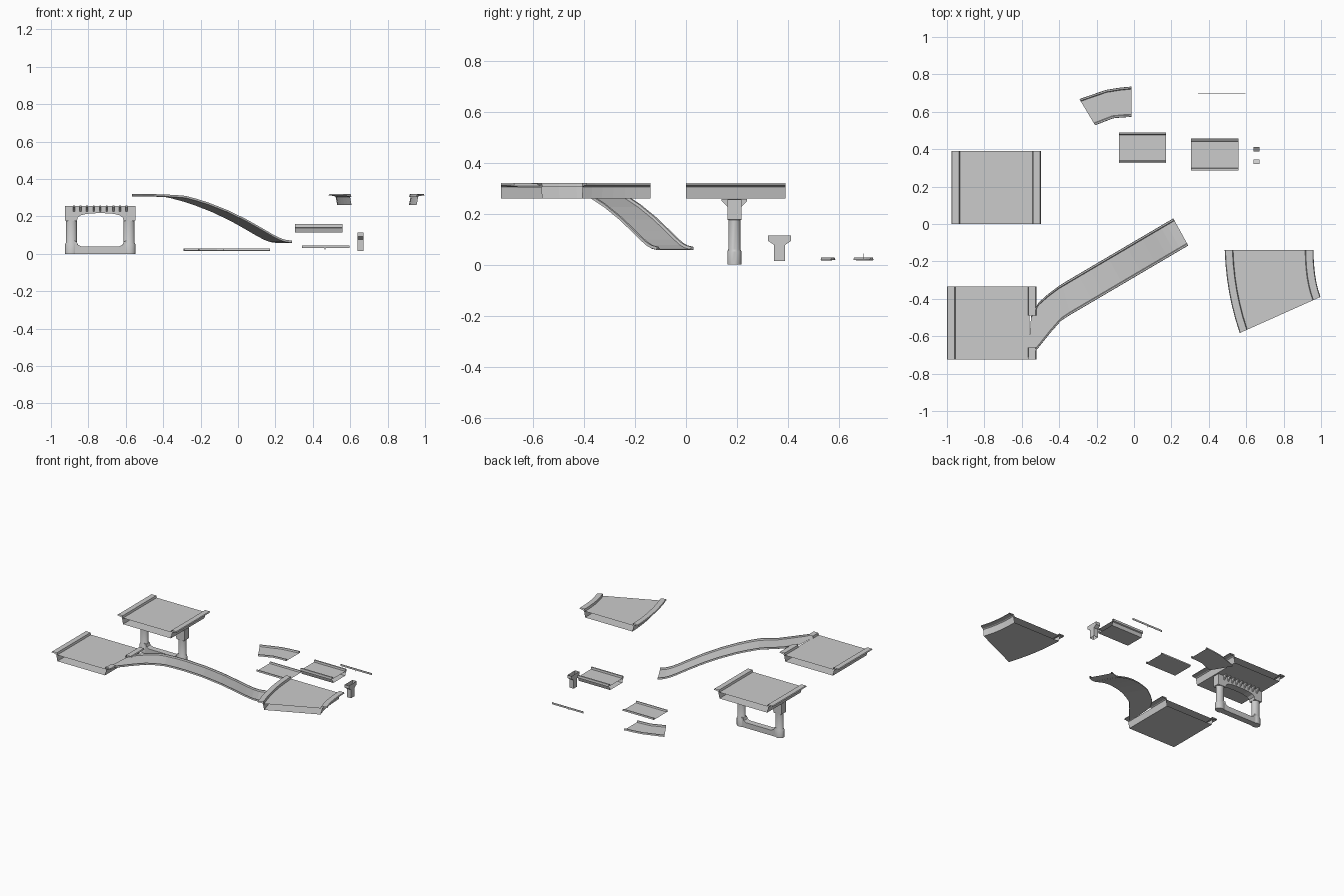
import bpy, bmesh
from mathutils import Vector

if "Cube" in bpy.data.objects:
    bpy.data.objects.remove(bpy.data.objects["Cube"])


def finish(name, bm, smooth=False):
    bmesh.ops.recalc_face_normals(bm, faces=bm.faces)
    me = bpy.data.meshes.new(name)
    bm.to_mesh(me)
    bm.free()
    ob = bpy.data.objects.new(name, me)
    bpy.context.collection.objects.link(ob)
    if smooth:
        bpy.context.view_layer.objects.active = ob
        ob.select_set(True)
        bpy.ops.object.shade_smooth_by_angle()
        ob.select_set(False)
    return ob


def loft(name, sections, profile):
    """Open-ended shell. sections: (left xy, right xy, dz); profile: (side, inset, z)."""
    bm = bmesh.new()
    rings = []
    for left, right, dz in sections:
        a, b = Vector(left), Vector(right)
        d = (b - a).normalized()
        ring = []
        for side, inset, z in profile:
            p = a + d * inset if side == 'L' else b - d * inset
            ring.append(bm.verts.new((p.x, p.y, z + dz)))
        rings.append(ring)
    n = len(profile)
    for r, s in zip(rings, rings[1:]):
        for i in range(n):
            j = (i + 1) % n
            bm.faces.new((r[i], r[j], s[j], s[i]))
    return finish(name, bm)


def prism(name, pts, place, lo, hi, skip=()):
    """Extruded outline; skip lists the outline edges left open."""
    bm = bmesh.new()
    a = [bm.verts.new(place(u, v, lo)) for u, v in pts]
    b = [bm.verts.new(place(u, v, hi)) for u, v in pts]
    bm.faces.new(a)
    bm.faces.new(b[::-1])
    for i in range(len(pts)):
        if i not in skip:
            j = (i + 1) % len(pts)
            bm.faces.new((a[i], a[j], b[j], b[i]))
    return finish(name, bm)


def box(name, x0, x1, y0, y1, z0, z1):
    return prism(name, [(x0, y0), (x1, y0), (x1, y1), (x0, y1)],
                 lambda u, v, w: (u, v, w), z0, z1)


def bezier(a, b, c, n):
    a, b, c = Vector(a), Vector(b), Vector(c)
    return [a * (1 - t) ** 2 + b * 2 * t * (1 - t) + c * t * t
            for t in (i / n for i in range(n + 1))]


def both(half):
    return [('L', i, z) for i, z in half] + [('R', i, z) for i, z in half[::-1]]


# cross-sections: edge barrier with outward lip, box girder below
BARRIER = [(.045, .305), (.041, .32), (.004, .32), (0, .313), (.03, .309), (.037, .305)]
GIRDER = BARRIER + [(.046, .26)]
SMALL_GIRDER = [(.014, .145), (.012, .159), (.002, .159), (0, .142), (.008, .138), (.016, .114)]
ROAD = [(.014, .003), (.010, .013), (.002, .013), (0, .002), (.004, 0)]

# straight deck
loft("straight_deck", [((-.976, 0), (-.498, 0), 0), ((-.976, .39), (-.498, .39), 0)], both(GIRDER))

# curved deck
left = bezier((.485, -.14), (.492, -.37), (.565, -.583), 6)
right = bezier((.96, -.14), (.96, -.29), (.997, -.39), 6)
loft("curved_deck", [(a, b, 0) for a, b in zip(left, right)], both(GIRDER))

# junction deck, its right barrier interrupted where the ramp leaves
half_open = [('L', i, z) for i, z in GIRDER] + [('R', .046, .26), ('R', .037, .305)]
loft("junction_deck", [((-1, y), (-.522, y), 0) for y in (-.725, -.335)], half_open)
for k, (y0, y1) in enumerate([(-.725, -.66), (-.49, -.335)]):
    loft(f"junction_barrier_{k}", [((-1, y), (-.522, y), 0) for y in (y0, y1)],
         [('R', i, z) for i, z in BARRIER])

# descending ramp
ramp = [((-.55, -.49), (-.567, -.725), .307),
        ((-.51, -.42), (-.51, -.66), .307),
        ((-.46, -.375), (-.45, -.585), .306),
        ((-.40, -.33), (-.39, -.517), .304),
        ((-.382, -.319), (-.34, -.485), .302)]
for x, z in [(-.32, .297), (-.26, .281), (-.2, .262), (-.1, .223), (0, .175),
             (.08, .13), (.14, .095), (.18, .074), (.21, .063), (.25, .057)]:
    y = -.0425 + .588 * (x - .25)
    ramp.append(((x - .04, y + .0725), (x + .04, y - .0725), z))
loft("ramp", ramp, both(ROAD))

# small flat road pieces
loft("small_road", [((x, .49), (x, .325), .016) for x in (-.08, .17)], both(ROAD))
loft("small_road_curve", [((-.292, .668), (-.208, .528), .016),
                          ((-.15, .717), (-.112, .565), .016),
                          ((-.075, .729), (-.06, .57), .016),
                          ((-.013, .735), (-.013, .572), .016)], both(ROAD))

# small box girder
loft("small_girder", [((x, .456), (x, .285), 0) for x in (.305, .56)], both(SMALL_GIRDER))

# guard rail
box("guard_rail", .342, .597, .694, .697, .031, .044)
box("guard_rail_post", .463, .467, .694, .697, .022, .032)

# small hollow T pier, open at top and bottom
side = [(-.045, .115), (-.045, .093), (-.021, .077), (-.021, .015)]
tee = side + [(-u, v) for u, v in side[::-1]]
prism("small_pier", tee, lambda u, v, w: (w, .367 + u, v), .638, .672, skip=(3, 7))

# portal pier: arched cap beam, tie beam, two round columns
CX, CY = -.7365, .19
front = lambda u, v, w: (CX + u, CY + w, v)
arch = [(.125, .175), (.121, .193), (.105, .206), (.07, .214), (.025, .217)]
outer = [(.188, .255), (.188, .178), (.182, .175)]
half = outer + arch
prism("pier_cap_beam", half + [(-u, v) for u, v in half[::-1]], front, -.027, .027)
tie = [(.15, 0), (.15, .075), (.126, .065), (.12, .049), (.1, .039)]
prism("pier_tie_beam", tie + [(-u, v) for u, v in tie[::-1]], front, -.022, .022)
for s, label in ((-1, "left"), (1, "right")):
    bm = bmesh.new()
    rings = []
    for r, z in [(.034, 0), (.034, .052), (.029, .06), (.029, .178)]:
        ring = bmesh.ops.create_circle(bm, segments=16, radius=r)["verts"]
        for v in ring:
            v.co = (CX + s * .154 + v.co.x, CY + v.co.y * .82, z)
        rings.append(ring)
    for a, b in zip(rings, rings[1:]):
        for i in range(16):
            j = (i + 1) % 16
            bm.faces.new((a[i], a[j], b[j], b[i]))
    bm.faces.new(rings[0])
    finish(f"pier_column_{label}", bm, smooth=True)

# bearing brackets under the deck on both faces of the cap beam
wedge = [(-.05, .258), (-.05, .25), (-.027, .226), (.027, .226), (.05, .25), (.05, .258)]
for k in range(9):
    x = CX + (k - 4) * .035
    prism(f"pier_bracket_{k}", wedge, lambda u, v, w: (w, CY + u, v), x - .005, x + .005)
